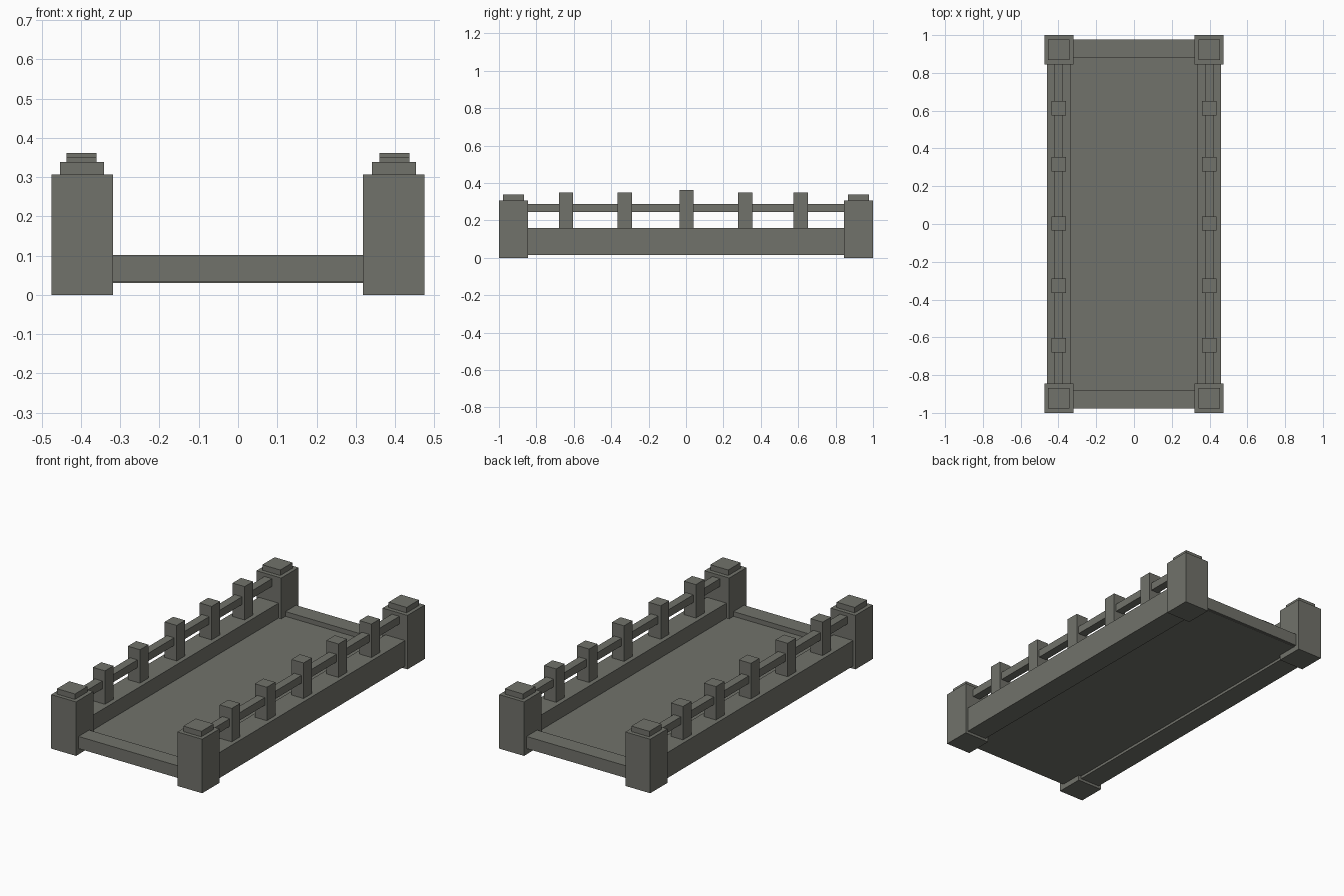
import bpy, bmesh

if "Cube" in bpy.data.objects:
    bpy.data.objects.remove(bpy.data.objects["Cube"])

stone = bpy.data.materials.new("grey stone")
stone.diffuse_color = (0.165, 0.168, 0.145, 1)
stone.use_nodes = True
stone.node_tree.nodes["Principled BSDF"].inputs["Base Color"].default_value = stone.diffuse_color


def boxes(name, ranges):
    """One object made of axis-aligned boxes given as (x0, x1, y0, y1, z0, z1)."""
    bm = bmesh.new()
    for x0, x1, y0, y1, z0, z1 in ranges:
        for v in bmesh.ops.create_cube(bm, size=1)["verts"]:
            v.co.x = x1 if v.co.x > 0 else x0
            v.co.y = y1 if v.co.y > 0 else y0
            v.co.z = z1 if v.co.z > 0 else z0
    mesh = bpy.data.meshes.new(name)
    bm.to_mesh(mesh)
    bm.free()
    mesh.materials.append(stone)
    ob = bpy.data.objects.new(name, mesh)
    bpy.context.collection.objects.link(ob)
    return ob


def mirrored(name, ranges, x=True, y=False):
    ob = boxes(name, ranges)
    mod = ob.modifiers.new("mirror", 'MIRROR')
    mod.use_axis = (x, y, False)
    mod.use_clip = False
    mod.use_mirror_merge = False
    return ob


# Bridge deck and the raised sill at each end
boxes("deck", [(-0.34, 0.34, -0.965, 0.965, 0.03, 0.075)])
mirrored("end_sill", [(-0.34, 0.34, -0.977, -0.882, 0.033, 0.102)], x=False, y=True)

# Long side beams and handrails
mirrored("side_beam", [(0.336, 0.46, -0.86, 0.86, 0.015, 0.16)])
mirrored("handrail", [(0.377, 0.424, -0.86, 0.86, 0.244, 0.288)])

# Corner posts with caps
mirrored("corner_post", [(0.319, 0.475, 0.844, 1.0, 0.0, 0.307)], y=True)
mirrored("corner_cap", [(0.341, 0.454, 0.867, 0.978, 0.30, 0.338)], y=True)

# Railing posts, the middle one slightly taller
posts = [(-0.642, 0.35), (-0.327, 0.35), (0.003, 0.362), (0.317, 0.35), (0.613, 0.35)]
mirrored("rail_post", [(0.361, 0.437, y - 0.038, y + 0.038, 0.15, top) for y, top in posts])
